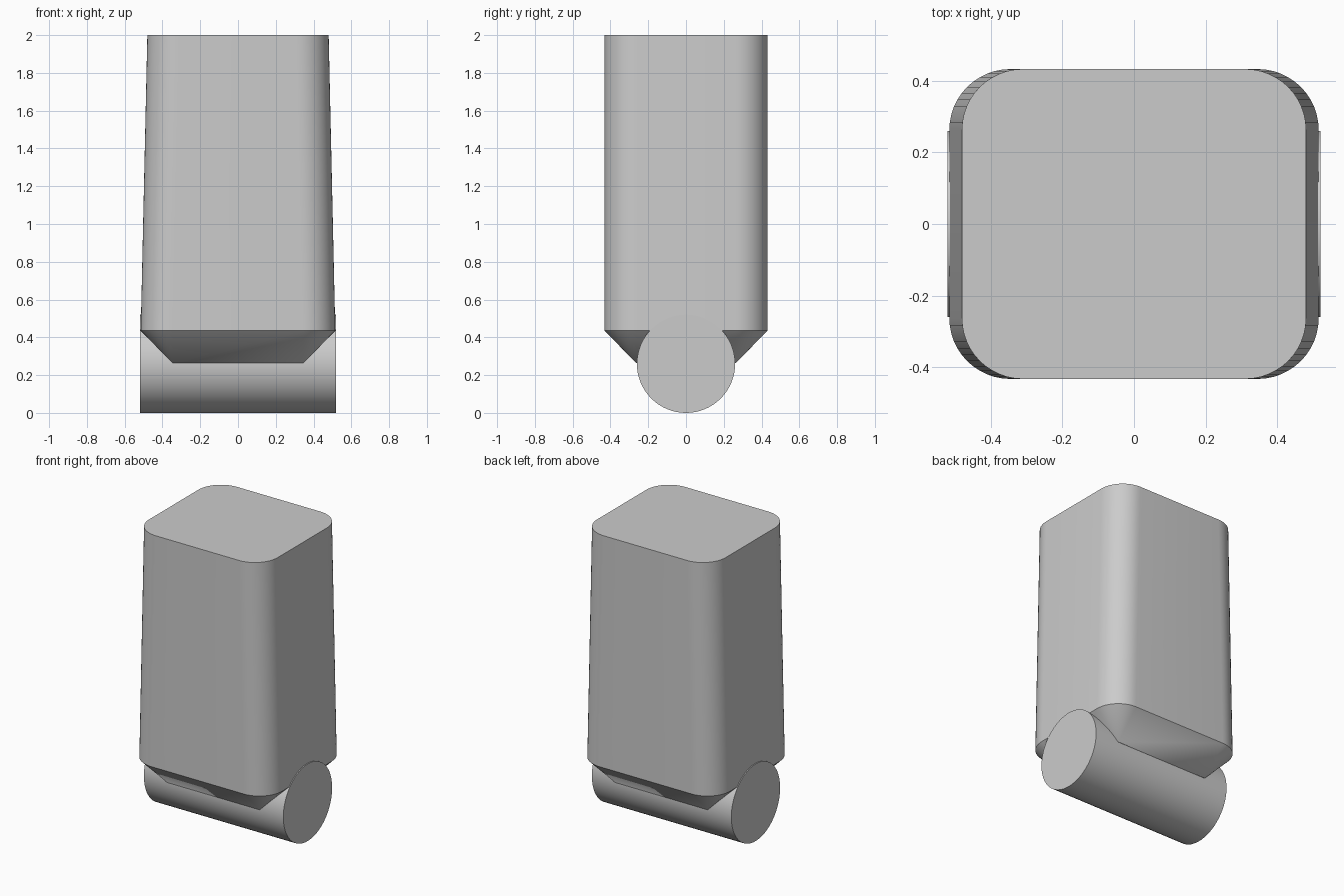
import bpy
import bmesh
from math import cos, sin, pi, radians
from mathutils import Matrix

cube = bpy.data.objects.get("Cube")
if cube:
    bpy.data.objects.remove(cube, do_unlink=True)

# Single plain grey
grey = bpy.data.materials.new("plain_grey")
grey.use_nodes = True
colour = (0.6, 0.6, 0.6, 1)
grey.diffuse_color = colour
grey.node_tree.nodes["Principled BSDF"].inputs["Base Color"].default_value = colour

STEPS = 12      # segments per rounded corner
CORNER = 0.17   # corner radius and depth of the lower chamfer


def rounded_ring(bm, half_x, half_y, radius, z):
    """Ring of vertices around a rounded rectangle, given its corner centres."""
    ring = []
    for quarter, (sx, sy) in enumerate([(1, 1), (-1, 1), (-1, -1), (1, -1)]):
        for i in range(STEPS + 1):
            a = (quarter + i / STEPS) * pi / 2
            ring.append(bm.verts.new((sx * half_x + radius * cos(a),
                                      sy * half_y + radius * sin(a), z)))
    return ring


def finish(bm, name):
    bmesh.ops.recalc_face_normals(bm, faces=bm.faces[:])
    mesh = bpy.data.meshes.new(name)
    bm.to_mesh(mesh)
    bm.free()
    mesh.materials.append(grey)
    obj = bpy.data.objects.new(name, mesh)
    bpy.context.collection.objects.link(obj)
    bpy.ops.object.select_all(action='DESELECT')
    obj.select_set(True)
    bpy.context.view_layer.objects.active = obj
    bpy.ops.object.shade_smooth_by_angle(angle=radians(30))
    return obj


# Tapered rounded body; the lower chamfer closes each corner to a point
bm = bmesh.new()
rings = [rounded_ring(bm, 0.345, 0.262, 0, 0.263),
         rounded_ring(bm, 0.345, 0.262, CORNER, 0.435),
         rounded_ring(bm, 0.31, 0.262, CORNER, 2.0)]
for low, high in zip(rings, rings[1:]):
    for i in range(len(low)):
        j = (i + 1) % len(low)
        bm.faces.new((low[i], low[j], high[j], high[i]))
bm.faces.new(rings[0][::-1])
bm.faces.new(rings[-1])
bmesh.ops.remove_doubles(bm, verts=bm.verts[:], dist=0.0001)
finish(bm, "tapered_body")

# Horizontal hinge barrel across the bottom
bm = bmesh.new()
bmesh.ops.create_cone(bm, cap_ends=True, segments=64, radius1=0.26, radius2=0.26,
                      depth=1.04,
                      matrix=Matrix.Translation((0, 0, 0.26)) @ Matrix.Rotation(pi / 2, 4, 'Y'))
finish(bm, "hinge_barrel")
